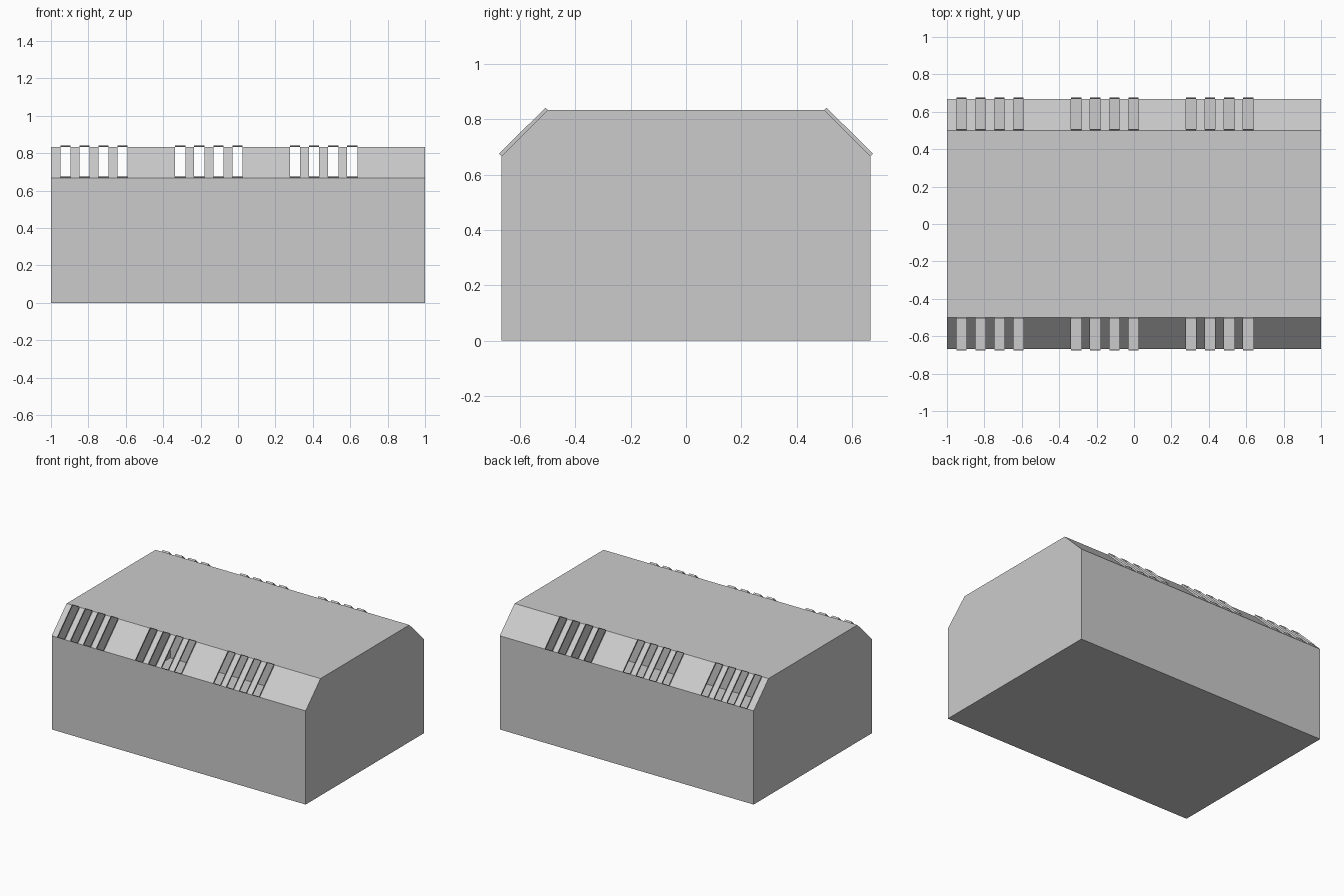
import bpy, bmesh

if "Cube" in bpy.data.objects:
    bpy.data.objects.remove(bpy.data.objects["Cube"])

HALF_X, HALF_Y, TOP_Y = 1.0, 0.667, 0.5
SHOULDER, TOP = 0.667, 0.833
SLOT_W, LIP = 0.054, 0.0085   # slot width, lip rise per axis along the slope normal
SLOTS = [-0.95 + 0.614 * g + 0.102 * i for g in range(3) for i in range(4)]


def quad(bm, *pts):
    bm.faces.new([bm.verts.new(p) for p in pts])


def make_object(name, bm, recalc=False):
    bmesh.ops.remove_doubles(bm, verts=bm.verts[:], dist=1e-5)
    if recalc:
        bmesh.ops.recalc_face_normals(bm, faces=bm.faces[:])
    mesh = bpy.data.meshes.new(name)
    bm.to_mesh(mesh)
    bm.free()
    obj = bpy.data.objects.new(name, mesh)
    bpy.context.collection.objects.link(obj)
    return obj


# Hollow casing: extruded profile, its sloped shoulders left open for the slats
profile = [(-HALF_Y, 0), (HALF_Y, 0), (HALF_Y, SHOULDER),
           (TOP_Y, TOP), (-TOP_Y, TOP), (-HALF_Y, SHOULDER)]
bm = bmesh.new()
for x in (-HALF_X, HALF_X):
    ring = profile if x > 0 else profile[::-1]
    bm.faces.new([bm.verts.new((x, y, z)) for y, z in ring])
for i in (0, 1, 3, 5):
    (y0, z0), (y1, z1) = profile[i], profile[(i + 1) % 6]
    quad(bm, (-HALF_X, y0, z0), (-HALF_X, y1, z1),
         (HALF_X, y1, z1), (HALF_X, y0, z0))
make_object("casing", bm, True)

# Sloped shoulders: strips of panel between the open slots
bm = bmesh.new()
edges = [-HALF_X] + [e for s in SLOTS for e in (s, s + SLOT_W)] + [HALF_X]
for a, b in zip(edges[::2], edges[1::2]):
    quad(bm, (a, -HALF_Y, SHOULDER), (b, -HALF_Y, SHOULDER),
         (b, -TOP_Y, TOP), (a, -TOP_Y, TOP))
shoulders = make_object("vent_shoulders", bm)

# Thin raised lips around each slot
bm = bmesh.new()
for s in SLOTS:
    e = s + SLOT_W
    loop = [(s, -HALF_Y, SHOULDER), (e, -HALF_Y, SHOULDER),
            (e, -TOP_Y, TOP), (s, -TOP_Y, TOP)]
    for p, q in zip(loop, loop[1:] + loop[:1]):
        quad(bm, q, p, (p[0], p[1] - LIP, p[2] + LIP),
             (q[0], q[1] - LIP, q[2] + LIP))
lips = make_object("slot_lips", bm)

# Repeat the vents on the back
for obj in (shoulders, lips):
    mirror = obj.modifiers.new("mirror", 'MIRROR')
    mirror.use_axis = (False, True, False)
